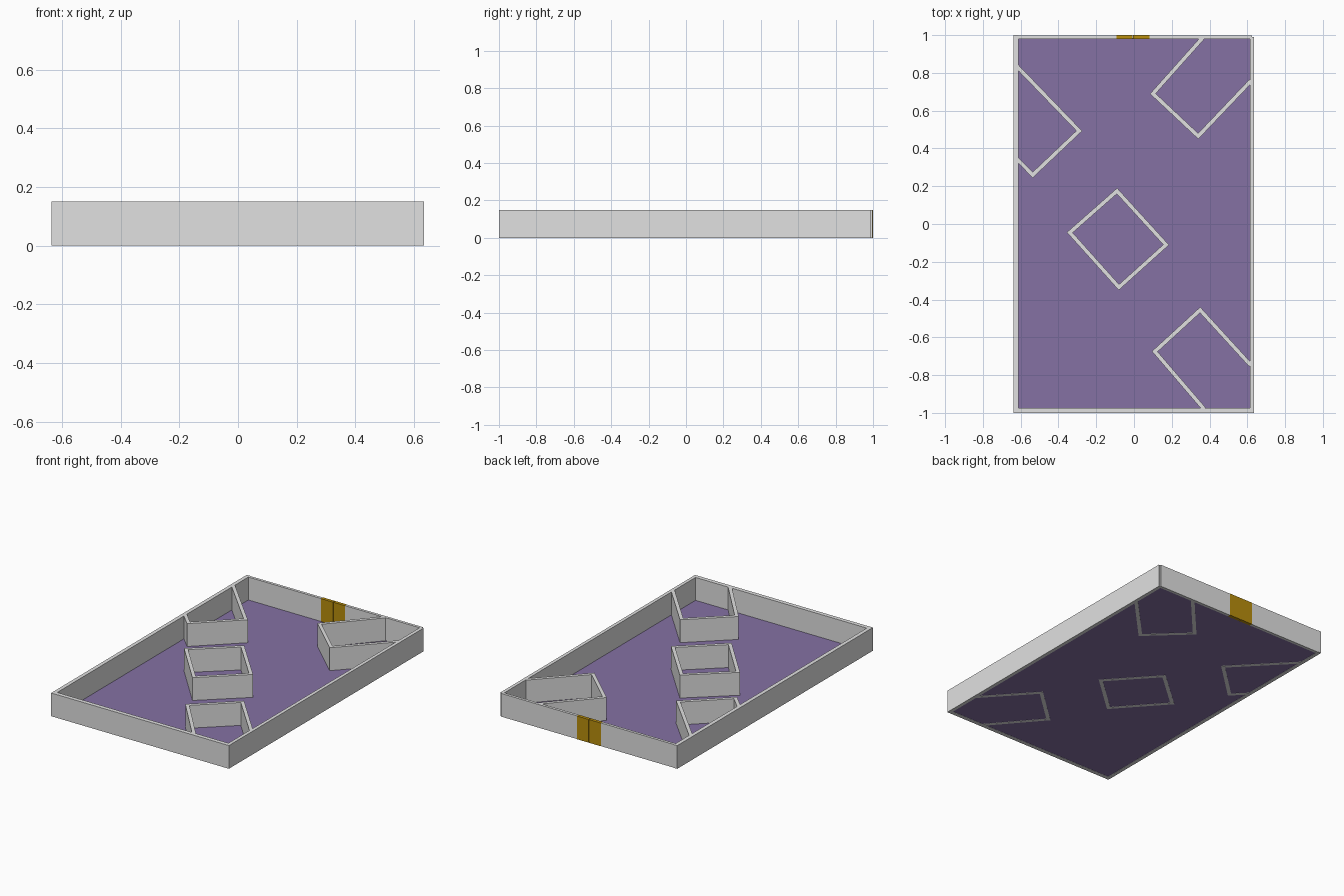
import bpy, bmesh
from mathutils import Vector

if "Cube" in bpy.data.objects:
    bpy.data.objects.remove(bpy.data.objects["Cube"])

H = 0.15   # wall height
T = 0.022  # partition thickness


def material(name, rgb):
    m = bpy.data.materials.new(name)
    m.diffuse_color = (*rgb, 1)
    m.use_nodes = True
    m.node_tree.nodes["Principled BSDF"].inputs["Base Color"].default_value = m.diffuse_color
    return m


GREY = material("pale grey", (0.75, 0.75, 0.75))
PURPLE = material("floor purple", (0.235, 0.165, 0.37))
GOLD = material("door gold", (0.48, 0.27, 0.004))


def finish(name, bm, mat):
    bmesh.ops.recalc_face_normals(bm, faces=bm.faces)
    me = bpy.data.meshes.new(name)
    bm.to_mesh(me)
    bm.free()
    me.materials.append(mat)
    ob = bpy.data.objects.new(name, me)
    bpy.context.collection.objects.link(ob)
    return ob


def box(name, x0, x1, y0, y1, z0, z1, mat):
    bm = bmesh.new()
    bmesh.ops.create_cube(bm, size=1)
    for v in bm.verts:
        v.co = (x1 if v.co.x > 0 else x0, y1 if v.co.y > 0 else y0, z1 if v.co.z > 0 else z0)
    return finish(name, bm, mat)


def partition(name, path, closed=False):
    """Upright wall of constant thickness along a plan path, with mitred corners."""
    pts = [Vector(p) for p in path]
    n = len(pts)
    bm = bmesh.new()
    rings = []
    for i, p in enumerate(pts):
        a = pts[i - 1] if closed or i > 0 else None
        b = pts[(i + 1) % n] if closed or i < n - 1 else None
        normals = []
        for s, e in ((a, p), (p, b)):
            if s is not None and e is not None:
                d = (e - s).normalized()
                normals.append(Vector((-d.y, d.x)))
        m = sum(normals, Vector((0, 0))).normalized()
        m *= T / 2 / m.dot(normals[0])
        rings.append([bm.verts.new((*(p + m * s), z))
                      for s, z in ((1, 0), (-1, 0), (-1, H), (1, H))])
    for i in range(n if closed else n - 1):
        r, q = rings[i], rings[(i + 1) % n]
        for k in range(4):
            j = (k + 1) % 4
            bm.faces.new((r[k], r[j], q[j], q[k]))
    if not closed:
        bm.faces.new(rings[0])
        bm.faces.new(rings[-1])
    return finish(name, bm, GREY)


# Floor sheet, just above the undersides of the walls
box("floor", -0.615, 0.615, -0.98, 0.985, 0.001, 0.002, PURPLE)

# Outer walls, with a doorway in the back one
box("left_wall", -0.637, -0.612, -1, 1, 0, H, GREY)
box("right_wall", 0.613, 0.635, -1, 0.99, 0, H, GREY)
box("front_wall", -0.612, 0.613, -1, -0.973, 0, H, GREY)
box("back_wall_left", -0.612, -0.092, 0.98, 0.998, 0, H, GREY)
box("back_wall_right", 0.081, 0.624, 0.98, 0.998, 0, H, GREY)

# Double door
box("left_door", -0.092, -0.007, 0.979, 1, 0, H, GOLD)
box("right_door", -0.004, 0.081, 0.979, 1, 0, H, GOLD)

# Tilted inner enclosures
partition("centre_partition", [(-0.09, 0.175), (-0.34, -0.045), (-0.08, -0.335), (0.17, -0.11)], True)
partition("back_right_partition", [(0.363, 0.985), (0.10, 0.69), (0.34, 0.465), (0.618, 0.757)])
partition("left_partition", [(-0.62, 0.835), (-0.29, 0.493), (-0.536, 0.26), (-0.62, 0.345)])
partition("front_right_partition", [(0.618, -0.748), (0.35, -0.455), (0.11, -0.675), (0.37, -0.978)])
